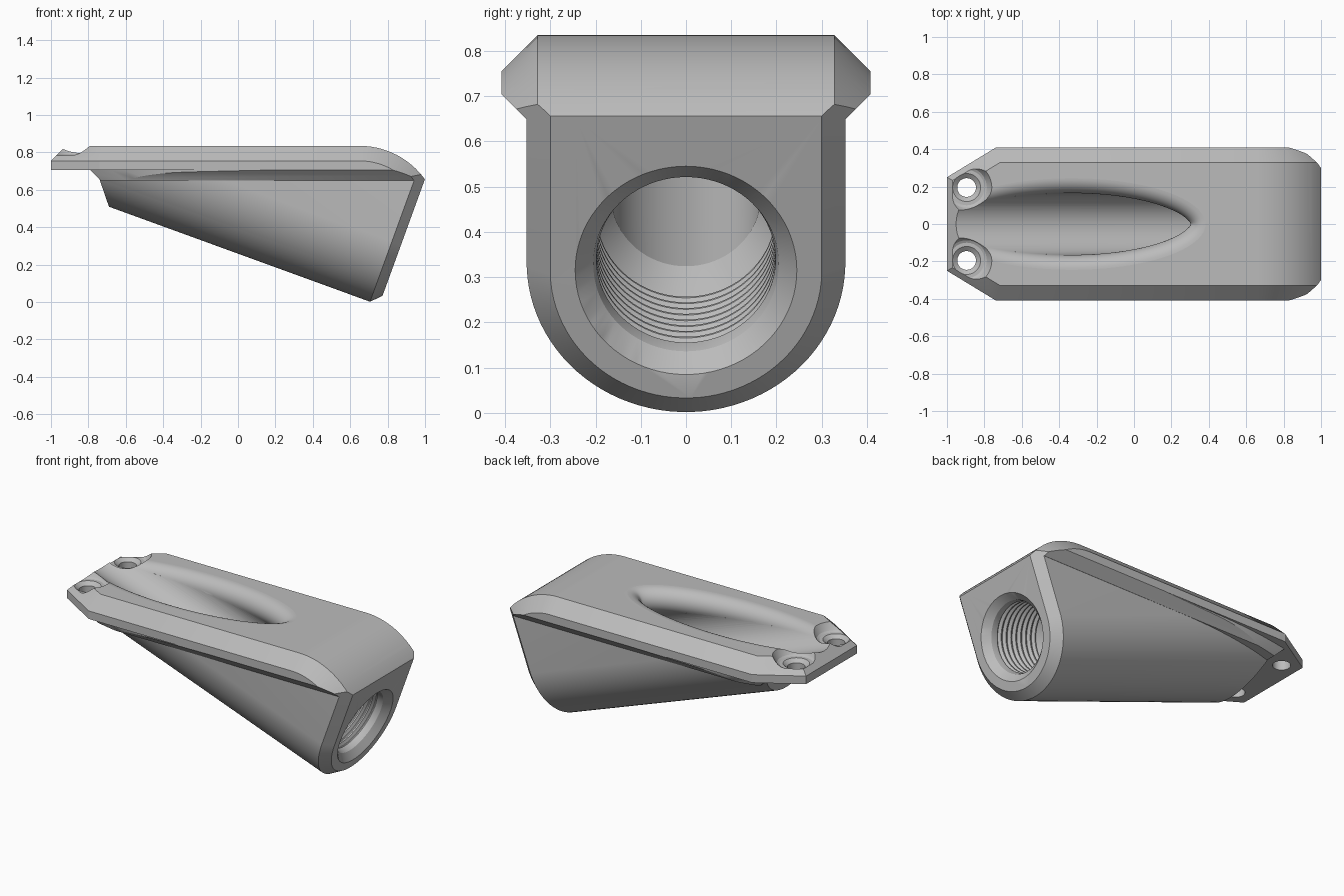
import bpy, bmesh, math
from mathutils import Vector as V

if "Cube" in bpy.data.objects:
    bpy.data.objects.remove(bpy.data.objects["Cube"], do_unlink=True)

X, Y, Z = V((1, 0, 0)), V((0, 1, 0)), V((0, 0, 1))
TILT = math.radians(20)
AXIS = V((-math.cos(TILT), 0, math.sin(TILT)))   # into the bore
FACE = -AXIS                                     # normal of the threaded end
UP = V((math.sin(TILT), 0, math.cos(TILT)))
MOUTH = V((0.875, 0, 0.315))
TOP, HALF, CHAMFER = 0.835, 0.408, 0.08
UNDER, NECK = 0.705, 0.65
BORE = 0.165

grey = bpy.data.materials.new("machined grey")
grey.use_nodes = True
grey.diffuse_color = (0.5, 0.5, 0.5, 1)
grey.node_tree.nodes["Principled BSDF"].inputs["Base Color"].default_value = (0.5, 0.5, 0.5, 1)


def finish(bm, name):
    bmesh.ops.recalc_face_normals(bm, faces=bm.faces)
    mesh = bpy.data.meshes.new(name)
    bm.to_mesh(mesh)
    bm.free()
    mesh.materials.append(grey)
    ob = bpy.data.objects.new(name, mesh)
    bpy.context.collection.objects.link(ob)
    return ob


def convex(name, planes):
    """Solid left after slicing a block by (outward normal, point) planes."""
    bm = bmesh.new()
    bmesh.ops.create_cube(bm, size=5)
    for normal, point in planes:
        geom = bm.verts[:] + bm.edges[:] + bm.faces[:]
        bmesh.ops.bisect_plane(bm, geom=geom, dist=1e-6, plane_co=point,
                               plane_no=normal.normalized(), clear_outer=True)
        rim = [e for e in bm.edges if e.is_boundary]
        if rim:
            bmesh.ops.edgeloop_fill(bm, edges=rim)
    return finish(bm, name)


def loft(name, rings, start, end):
    """Skin closed rings and close both ends with fans."""
    bm = bmesh.new()
    loops = [[bm.verts.new(p) for p in ring] for ring in rings]
    n = len(loops[0])
    for a, b in zip(loops, loops[1:]):
        for i in range(n):
            bm.faces.new((a[i], a[(i + 1) % n], b[(i + 1) % n], b[i]))
    for loop, tip in ((loops[0], start), (loops[-1], end)):
        apex = bm.verts.new(tip)
        for i in range(n):
            bm.faces.new((loop[i], loop[(i + 1) % n], apex))
    return finish(bm, name)


def revolve(name, profile, origin, axis, u, v, n=64):
    """Turn (radius, distance along axis) points about an axis."""
    turns = [2 * math.pi * i / n for i in range(n)]
    rings = [[origin + axis * d + (u * math.cos(t) + v * math.sin(t)) * r for t in turns]
             for r, d in profile]
    return loft(name, rings, origin + axis * profile[0][1], origin + axis * profile[-1][1])


def combine(target, other, operation):
    mod = target.modifiers.new(operation, "BOOLEAN")
    mod.operation, mod.solver, mod.object = operation, "EXACT", other
    bpy.context.view_layer.objects.active = target
    bpy.ops.object.modifier_apply(modifier=mod.name)
    bpy.data.objects.remove(other, do_unlink=True)


# Outer envelope: chamfered top, pointed tail, rounded nose
envelope = [(Z, V((0, 0, TOP)))]
tail_side = V((-0.158, 0.26, 0)).normalized()
sides = [(Y, V((0, HALF, 0))), (-X, V((-1, 0, 0))), (tail_side, V((-1, 0.25, 0)))]
sides += [(V((n.x, -n.y, 0)), V((p.x, -p.y, 0))) for n, p in (sides[0], sides[2])]
for n, p in sides:
    envelope += [(n, p), (n + Z, p + Z * (TOP - CHAMFER))]
nose_r = 0.43
nose = V((0.65, 0, TOP - nose_r))
for i in range(14):
    t = math.radians(4 * (i + 0.5))
    n = V((math.sin(t), 0, math.cos(t)))
    envelope.append((n, nose + n * nose_r))
    for s in (1, -1):
        envelope.append((n + Y * s, nose + n * (nose_r - CHAMFER) + Y * HALF * s))

# Tilted round-bottomed body with a chamfered end
radials = [Y * math.cos(t) - UP * math.sin(t)
           for t in [math.pi * i / 48 for i in range(49)]]
end = [(FACE, MOUTH)]
end_chamfer = [(r + FACE, MOUTH + r * 0.30) for r in radials]
barrel = [(r, MOUTH + r * 0.352) for r in radials]
heel = [(V((-0.145, 0, -0.05)), V((-0.69, 0, 0.51)))]

plate = convex("mounting_plate", envelope + end + [(-Z, V((0, 0, UNDER)))])
flare = convex("flare", envelope + end + [end_chamfer[0], end_chamfer[-1],
               (-Z, V((0, 0, NECK))), (Z, V((0, 0, UNDER + 0.01))),
               (Y - Z, V((0, HALF, UNDER))), (-Y - Z, V((0, -HALF, UNDER))),
               (-X - Z, V((-0.79, 0, UNDER)))]
               + [(r, MOUTH + r * 0.4) for r in radials[1:-1]])
body = convex("body", envelope + end + end_chamfer + barrel + heel
              + [(Z, V((0, 0, NECK + 0.01)))])
combine(plate, flare, "UNION")
combine(plate, body, "UNION")

# Threaded socket running into the smooth slanted bore
profile = [(0.295, -0.05), (0.245, 0), (0.205, 0.04)]
pitch = 0.037
for i in range(9):
    d = 0.07 + pitch * i
    profile += [(0.198, d), (0.198, d + 0.008), (0.212, d + 0.02), (0.212, d + 0.024)]
profile += [(0.2, 0.41), (BORE, 0.48), (BORE, 2.4)]
combine(plate, revolve("bore_cutter", profile, MOUTH, AXIS, Y, UP, 80), "DIFFERENCE")

# Rounded lip where the bore breaks through the top
lip = 0.08
centre = MOUTH + AXIS * ((TOP - lip - MOUTH.z) / AXIS.z)
reach = BORE + lip
steps, count = 12, 96
rings = [[] for _ in range(steps + 2)]
for i in range(count):
    t = 2 * math.pi * i / count
    c = centre + V((reach / math.sin(TILT) * math.cos(t), reach * math.sin(t), 0))
    inward = -(UP * math.cos(t) + Y * math.sin(t))
    rings[0].append(c + Z * (lip + 0.1))
    for j in range(steps + 1):
        rings[j + 1].append(c + Z.slerp(inward, j / steps) * lip)
combine(plate, loft("lip_cutter", rings, centre + Z * (lip + 0.1), centre), "DIFFERENCE")

# Screw holes with dished seats
seat = [(0.05, 0.6), (0.05, 0.765), (0.075, 0.785), (0.095, 0.785),
        (0.108, 0.792), (0.12, 0.808), (0.135, TOP), (0.135, 1)]
for s in (1, -1):
    combine(plate, revolve("screw_cutter", seat, V((-0.895, 0.195 * s, 0)), Z, X, Y, 48),
            "DIFFERENCE")

# Smooth curved faces, keep machined edges crisp
bpy.ops.object.select_all(action="DESELECT")
plate.select_set(True)
bpy.context.view_layer.objects.active = plate
bpy.ops.object.shade_smooth_by_angle(angle=math.radians(22))
plate.name = "angled_port_block"
